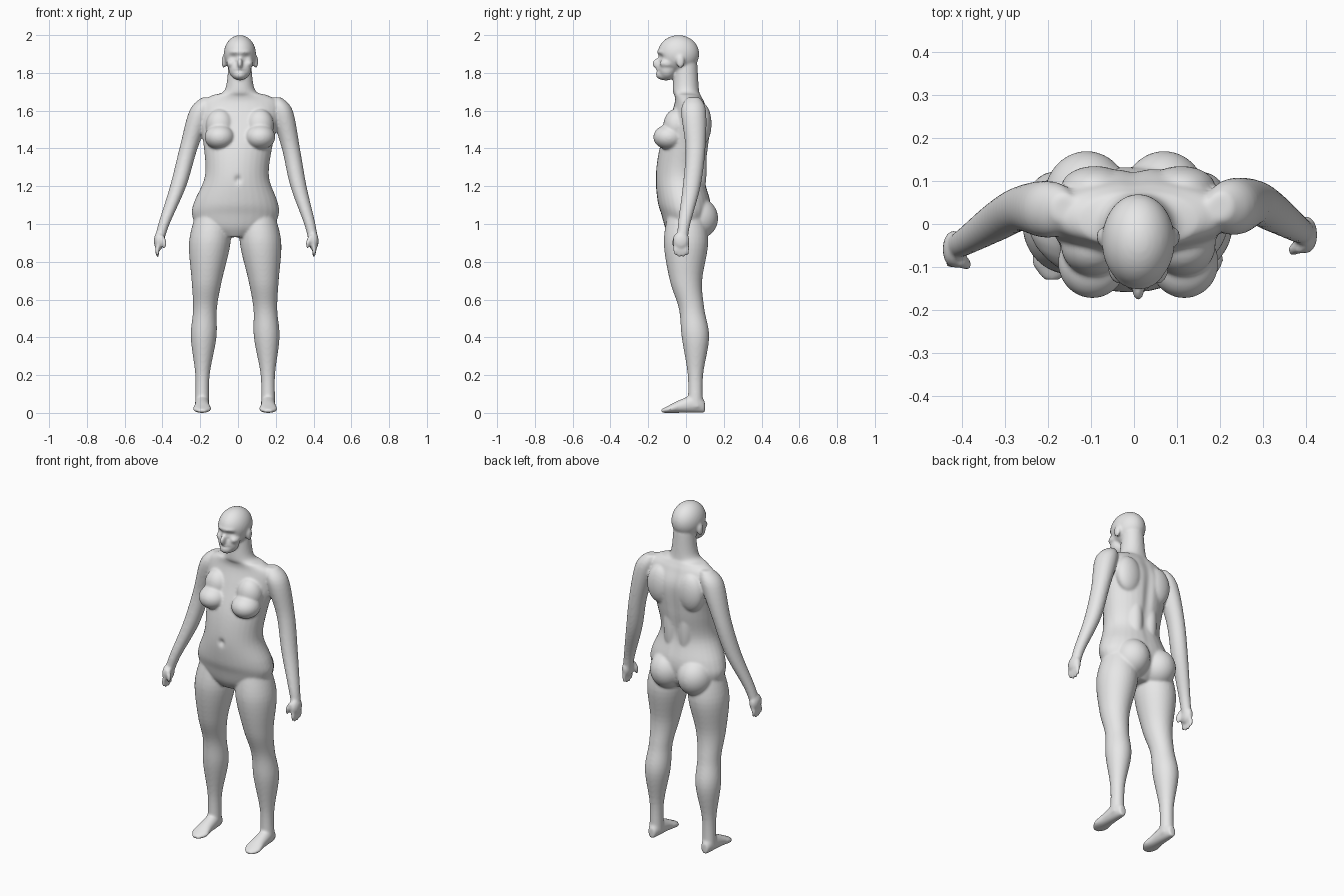
import bpy, bmesh, math
from mathutils import Matrix

cube = bpy.data.objects.get("Cube")
if cube:
    bpy.data.objects.remove(cube, do_unlink=True)

bm = bmesh.new()


def spline(a, b, c, d, t):
    """Catmull-Rom value between b and c."""
    return b + t / 2 * (c - a + t * (2 * a - 5 * b + 4 * c - d + t * (3 * (b - c) + d - a)))


def smooth_rows(rows, steps=6):
    padded = [rows[0], *rows, rows[-1]]
    for before, start, end, after in zip(padded, padded[1:], padded[2:], padded[3:]):
        for step in range(steps):
            yield [spline(*values, step / steps) for values in zip(before, start, end, after)]
    yield rows[-1]


def loft(rows, along_y=False, sides=32):
    """Closed skin through ellipses given as (x, y, z, half width, half depth)."""
    rings = []
    for x, y, z, half_width, half_depth in smooth_rows(rows):
        ring = []
        for side in range(sides):
            angle = math.tau * side / sides
            across = half_width * math.cos(angle)
            along = half_depth * math.sin(angle)
            spot = (x + across, y, z + along) if along_y else (x + across, y + along, z)
            ring.append(bm.verts.new(spot))
        rings.append(ring)
    for low, high in zip(rings, rings[1:]):
        for side in range(sides):
            following = (side + 1) % sides
            bm.faces.new((low[side], low[following], high[following], high[side]))
    bm.faces.new(rings[0])
    bm.faces.new(rings[-1])


def blob(centre, radii):
    place = Matrix.Translation(centre) @ Matrix.Diagonal((*radii, 1))
    bmesh.ops.create_icosphere(bm, subdivisions=4, radius=1, matrix=place)


def body_lean(z):
    """Sideways shift of the weight, from the hips up to the neck."""
    return min(.04 * (z - 1.4), .01)


# Torso and neck: (y, z, half width, half depth)
torso = [(-.01, .93, .08, .07), (0, .98, .19, .11), (0, 1.05, .23, .13), (-.01, 1.12, .22, .14),
         (-.03, 1.25, .17, .13), (-.01, 1.4, .18, .13), (.02, 1.55, .21, .11), (.02, 1.64, .21, .08),
         (.01, 1.68, .15, .07), (0, 1.71, .08, .07), (0, 1.85, .06, .06)]
loft([(body_lean(z), y, z, width, depth) for y, z, width, depth in torso])

# Head
middle = body_lean(2)
blob((middle, -.04, 1.9), (.085, .11, .1))          # skull
blob((middle, -.1, 1.82), (.06, .05, .06))          # jaw
blob((middle, -.11, 1.79), (.04, .05, .03))         # chin
blob((middle, -.15, 1.85), (.014, .028, .03))       # nose
blob((middle, -.13, 1.81), (.03, .03, .015))        # lips
blob((middle, -.11, 1.91), (.06, .045, .015))       # brow

# Limbs: (y, z, radius) for the leg, (x, y, z, radius) for the arm
leg = [(.05, .03, .038), (.05, .2, .038), (.05, .4, .068), (.03, .55, .063), (0, .7, .08),
       (0, .9, .11), (0, 1.05, .09)]
foot = [(.1, .03, .02), (.06, .05, .035), (-.03, .035, .04), (-.09, .02, .048), (-.13, .01, .02)]
arm = [(.2, .04, 1.67, .03), (.23, .04, 1.6, .06), (.28, .05, 1.4, .048), (.32, .03, 1.2, .043),
       (.38, -.01, 1, .03), (.4, -.02, .9, .025)]
thumb = [(.39, -.05, .94, .015), (.37, -.06, .9, .012), (.37, -.06, .87, .006)]


def finger(number):
    y = -.055 + .02 * number
    tip = .82 + .01 * abs(number - 1.5)
    return [(.4, y, .89, .011), (.405, y, .86, .011), (.4, y, tip, .007)]


def arm_place(x, y, z, side):
    """The arm on the right hangs slightly lower on its shoulder and further forward."""
    if side > 0:
        return x, y, z
    return .075 * (z - 1.16) - x, y - .03 + .04 * (z - 1), z


for side in (1, -1):
    stance = min(side, 0) * .03

    def leg_x(z):
        return side * (.16 - .05 * z * z) + stance

    loft([(leg_x(z), y, z, radius, radius * 1.07) for y, z, radius in leg])
    loft([(leg_x(0), y, height, width, height) for y, height, width in foot], along_y=True)

    for part in [arm, thumb, *map(finger, range(4))]:
        loft([(*arm_place(x, y, z, side), radius, radius * 1.1) for x, y, z, radius in part])
    blob(arm_place(.4, -.025, .91, side), (.027, .044, .05))        # palm

    blob((.01 + side * .107, -.09, 1.46), (.08, .083, .066))        # breast
    blob((.01 + side * .105, -.05, 1.52), (.075, .07, .09))         # upper breast
    blob((-.02 + side * .09, .06, 1.03), (.1, .11, .11))            # buttock
    blob((.01 + side * .1, .085, 1.53), (.08, .05, .11))            # shoulder blade
    blob((side * .045, .06, 1.3), (.05, .05, .2))                   # lower back muscle
    blob((middle + side * .085, -.03, 1.86), (.012, .022, .035))    # ear
    blob((middle + side * .045, -.1, 1.85), (.026, .04, .025))      # cheek

bmesh.ops.recalc_face_normals(bm, faces=bm.faces[:])
parts = bpy.data.meshes.new("body_parts")
bm.to_mesh(parts)
bm.free()
body = bpy.data.objects.new("body", parts)
bpy.context.collection.objects.link(body)

# Fuse the parts into one continuous skin
fuse = body.modifiers.new("fuse", 'REMESH')
fuse.mode = 'VOXEL'
fuse.voxel_size = .0065
relax = body.modifiers.new("relax", 'SMOOTH')
relax.factor = .5
relax.iterations = 9
bpy.context.view_layer.update()
graph = bpy.context.evaluated_depsgraph_get()
skin = bpy.data.meshes.new_from_object(body.evaluated_get(graph))
skin.name = "body_skin"
body.modifiers.clear()
body.data = skin
bpy.data.meshes.remove(parts)


def hollow(centre, reach, push):
    """Press a soft dent into the skin along y."""
    for vertex in skin.vertices:
        distance = sum(((value - mid) / size) ** 2
                       for value, mid, size in zip(vertex.co, centre, reach))
        vertex.co.y += push * math.exp(-distance / 2)


for side in (1, -1):
    hollow((middle + side * .033, -.145, 1.885), (.018, .05, .011), .012)   # eye socket
hollow((middle, -.155, 1.81), (.02, .03, .004), .005)                       # mouth
hollow((0, -.16, 1.235), (.012, .05, .014), .012)                           # navel
hollow((0, .12, 1.42), (.02, .06, .16), -.012)                              # spine

skin.polygons.foreach_set("use_smooth", [True] * len(skin.polygons))

grey = bpy.data.materials.new("plain_grey")
grey.use_nodes = True
colour = (.8, .8, .8, 1)
grey.diffuse_color = colour
grey.node_tree.nodes["Principled BSDF"].inputs["Base Color"].default_value = colour
skin.materials.clear()
skin.materials.append(grey)
